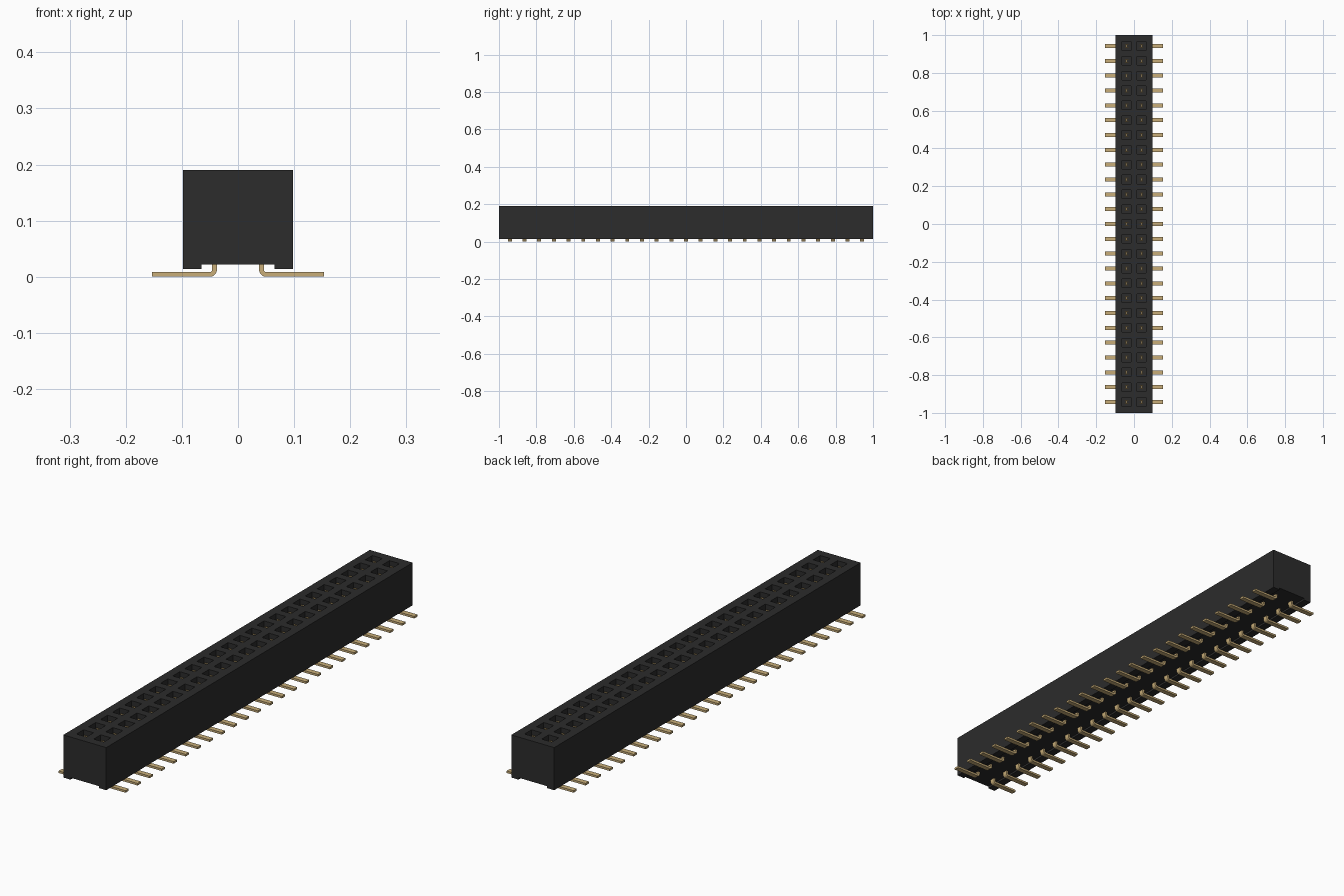
import bpy, bmesh, math
from mathutils import Matrix

if "Cube" in bpy.data.objects:
    bpy.data.objects.remove(bpy.data.objects["Cube"], do_unlink=True)

ROWS, PITCH = 25, 0.0785
FIRST_Y = -PITCH * (ROWS - 1) / 2
COL_X = PITCH / 2
HALF_W, TOP, FLOOR = 0.098, 0.19, 0.04


def material(name, rgb, roughness, metallic=0.0):
    mat = bpy.data.materials.new(name)
    mat.use_nodes = True
    mat.diffuse_color = (*rgb, 1)
    bsdf = mat.node_tree.nodes["Principled BSDF"]
    bsdf.inputs["Base Color"].default_value = (*rgb, 1)
    bsdf.inputs["Roughness"].default_value = roughness
    return mat


black = material("black plastic", (0.025, 0.025, 0.025), 0.7)
gold = material("gold contact", (0.58, 0.42, 0.19), 0.5)


def finish(bm, name, mat):
    bmesh.ops.recalc_face_normals(bm, faces=bm.faces)
    mesh = bpy.data.meshes.new(name)
    bm.to_mesh(mesh)
    bm.free()
    mesh.materials.append(mat)
    obj = bpy.data.objects.new(name, mesh)
    bpy.context.collection.objects.link(obj)
    return obj


def extrude_profile(bm, points, y0, y1):
    """Extrude an xz outline along y."""
    face = bm.faces.new([bm.verts.new((x, y0, z)) for x, z in points])
    new = bmesh.ops.extrude_face_region(bm, geom=[face])["geom"]
    verts = [v for v in new if isinstance(v, bmesh.types.BMVert)]
    bmesh.ops.translate(bm, verts=verts, vec=(0, y1 - y0, 0))


def add_box(bm, lo, hi):
    center = [(a + b) / 2 for a, b in zip(lo, hi)]
    size = [b - a for a, b in zip(lo, hi)]
    bmesh.ops.create_cube(bm, size=1, matrix=Matrix.Translation(center) @ Matrix.Diagonal((*size, 1)))


def repeat(obj):
    """Array along the length, mirrored to both columns."""
    arr = obj.modifiers.new("rows", "ARRAY")
    arr.count = ROWS
    arr.use_relative_offset = False
    arr.use_constant_offset = True
    arr.constant_offset_displace = (0, PITCH, 0)
    obj.modifiers.new("columns", "MIRROR").use_axis = (True, False, False)


# Housing: block with a shallow channel underneath
bm = bmesh.new()
extrude_profile(bm, [(-HALF_W, 0.014), (-0.065, 0.014), (-0.065, 0.022), (0.065, 0.022),
                     (0.065, 0.014), (HALF_W, 0.014), (HALF_W, TOP), (-HALF_W, TOP)], -1, 1)
housing = finish(bm, "housing", black)

# Square sockets cut into the top
bm = bmesh.new()
for row in range(ROWS):
    for x in (-COL_X, COL_X):
        y, h = FIRST_Y + row * PITCH, 0.023
        add_box(bm, (x - h, y - h, FLOOR), (x + h, y + h, TOP + 0.05))
cutter = finish(bm, "socket_cutter", black)
cutter.hide_render = True
cut = housing.modifiers.new("sockets", "BOOLEAN")
cut.operation = "DIFFERENCE"
cut.solver = "EXACT"
cut.object = cutter
bpy.context.view_layer.objects.active = housing
housing.select_set(True)
bpy.ops.object.modifier_apply(modifier=cut.name)
bpy.data.objects.remove(cutter, do_unlink=True)

# Solder legs: flat strips bent outward under the housing
T, INNER, X_IN, X_OUT = 0.0085, 0.004, 0.0375, 0.153
R = INNER + T
CX, CZ = X_IN + R, R


def arc(radius, start, end, steps=5):
    angles = [math.radians(start + (end - start) * i / steps) for i in range(steps + 1)]
    return [(CX + radius * math.cos(a), CZ + radius * math.sin(a)) for a in angles]


outline = ([(X_OUT, T), (X_OUT, 0)] + arc(R, 270, 180) +
           [(X_IN, FLOOR + 0.01), (X_IN + T, FLOOR + 0.01)] + arc(INNER, 180, 270))
bm = bmesh.new()
extrude_profile(bm, outline, FIRST_Y - 0.0105, FIRST_Y + 0.0105)
repeat(finish(bm, "solder_legs", gold))

# Contact prongs: a pair of thin blades in each socket
bm = bmesh.new()
for side in (-1, 1):
    y = FIRST_Y + side * 0.008
    add_box(bm, (COL_X - 0.009, y - 0.0025, FLOOR), (COL_X + 0.009, y + 0.0025, 0.176))
repeat(finish(bm, "contact_prongs", gold))
